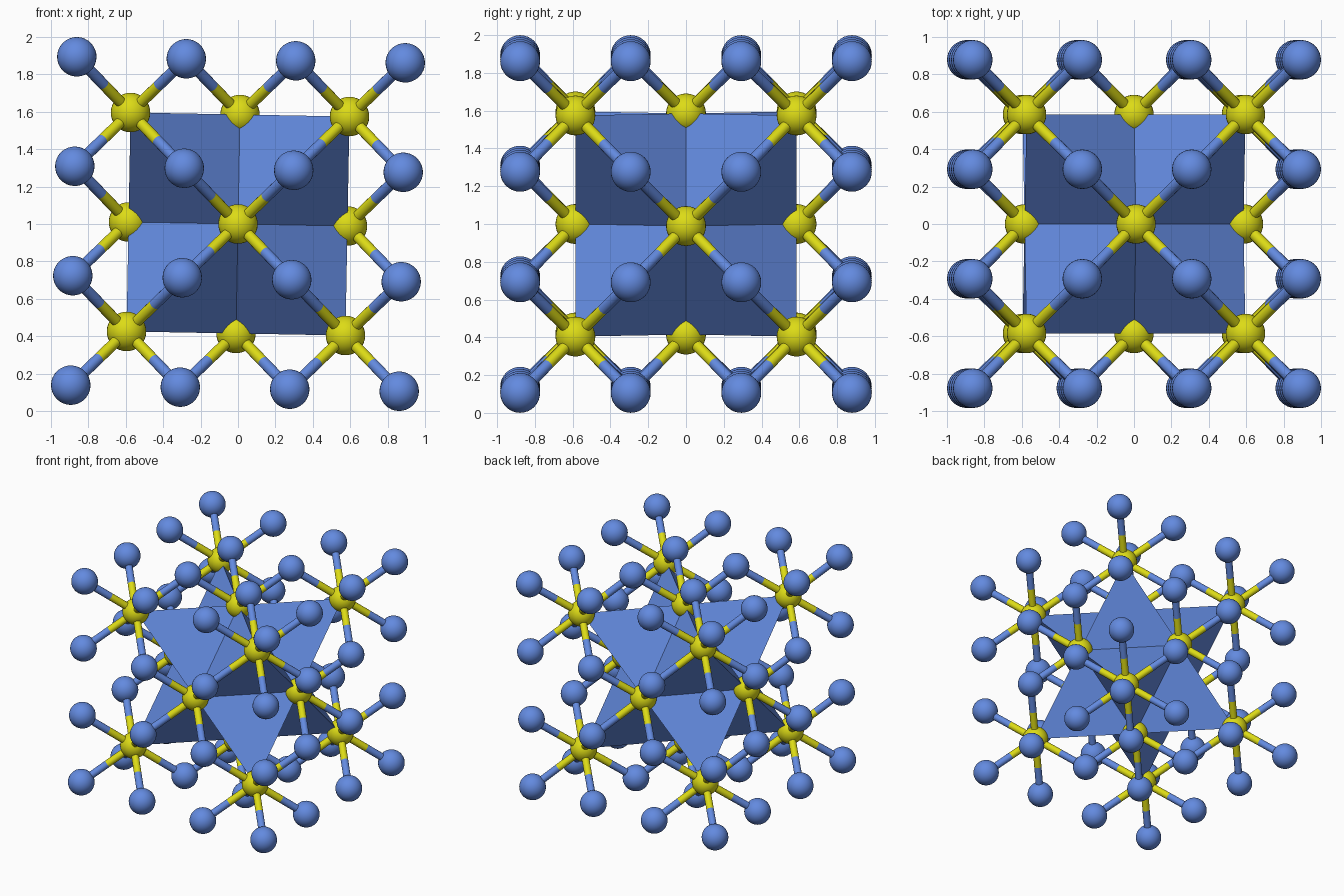
import bpy
import bmesh
import math
from itertools import product
from mathutils import Matrix, Vector

if "Cube" in bpy.data.objects:
    bpy.data.objects.remove(bpy.data.objects["Cube"], do_unlink=True)

Q = 0.2927            # quarter of the lattice cell
ATOM_R = 0.1055
BOND_R = 0.03
TILT = Matrix.Translation((0, 0, 1)) @ Matrix.Rotation(math.radians(1.05), 4, 'Y')


def material(name, rgb):
    mat = bpy.data.materials.new(name)
    mat.use_nodes = True
    color = (*rgb, 1)
    mat.diffuse_color = color
    mat.node_tree.nodes["Principled BSDF"].inputs["Base Color"].default_value = color
    return mat


def mesh_from(bm, name, mat, smooth):
    for face in bm.faces:
        face.smooth = smooth
    mesh = bpy.data.meshes.new(name)
    bm.to_mesh(mesh)
    bm.free()
    mesh.materials.append(mat)
    return mesh


def sphere_mesh(name, mat):
    bm = bmesh.new()
    bmesh.ops.create_uvsphere(bm, u_segments=32, v_segments=16, radius=ATOM_R)
    return mesh_from(bm, name, mat, True)


def rod_mesh(name, mat):
    bm = bmesh.new()
    bmesh.ops.create_cone(bm, cap_ends=False, segments=16, radius1=BOND_R,
                          radius2=BOND_R, depth=Q * math.sqrt(3) / 2)
    return mesh_from(bm, name, mat, True)


def place(name, mesh, location, direction=None):
    obj = bpy.data.objects.new(name, mesh)
    turn = Matrix()
    if direction is not None:
        turn = direction.to_track_quat('Z', 'Y').to_matrix().to_4x4()
    obj.matrix_world = TILT @ Matrix.Translation(location) @ turn
    bpy.context.scene.collection.objects.link(obj)


blue = material("blue", (0.125, 0.255, 0.74))
yellow = material("yellow", (0.72, 0.71, 0.008))
blue_ball = sphere_mesh("blue_ball", blue)
yellow_ball = sphere_mesh("yellow_ball", yellow)
blue_rod = rod_mesh("blue_rod", blue)
yellow_rod = rod_mesh("yellow_rod", yellow)
octants = [Vector(s) for s in product((-1, 1), repeat=3)]

# Blue balls on a four by four by four grid
for p in product((-3, -1, 1, 3), repeat=3):
    place("blue_ball", blue_ball, Vector(p) * Q)

# Yellow balls on the cube's corners and face centres, each with eight bonds
for p in product((-2, 0, 2), repeat=3):
    if p.count(0) not in (0, 2):
        continue
    centre = Vector(p) * Q
    place("yellow_ball", yellow_ball, centre)
    for d in octants:
        place("yellow_bond", yellow_rod, centre + d * Q * 0.25, d)
        place("blue_bond", blue_rod, centre + d * Q * 0.75, d)

# One tetrahedron per octant, from a corner to the three nearest face centres
for d in octants:
    bm = bmesh.new()
    ends = [d] + [Vector([d[i] if i == axis else 0 for i in range(3)])
                  for axis in range(3)]
    verts = [bm.verts.new(e * 2 * Q) for e in ends]
    for skip in verts:
        bm.faces.new([v for v in verts if v is not skip])
    bmesh.ops.recalc_face_normals(bm, faces=bm.faces)
    place("tetrahedron", mesh_from(bm, "tetrahedron", blue, False), Vector())
